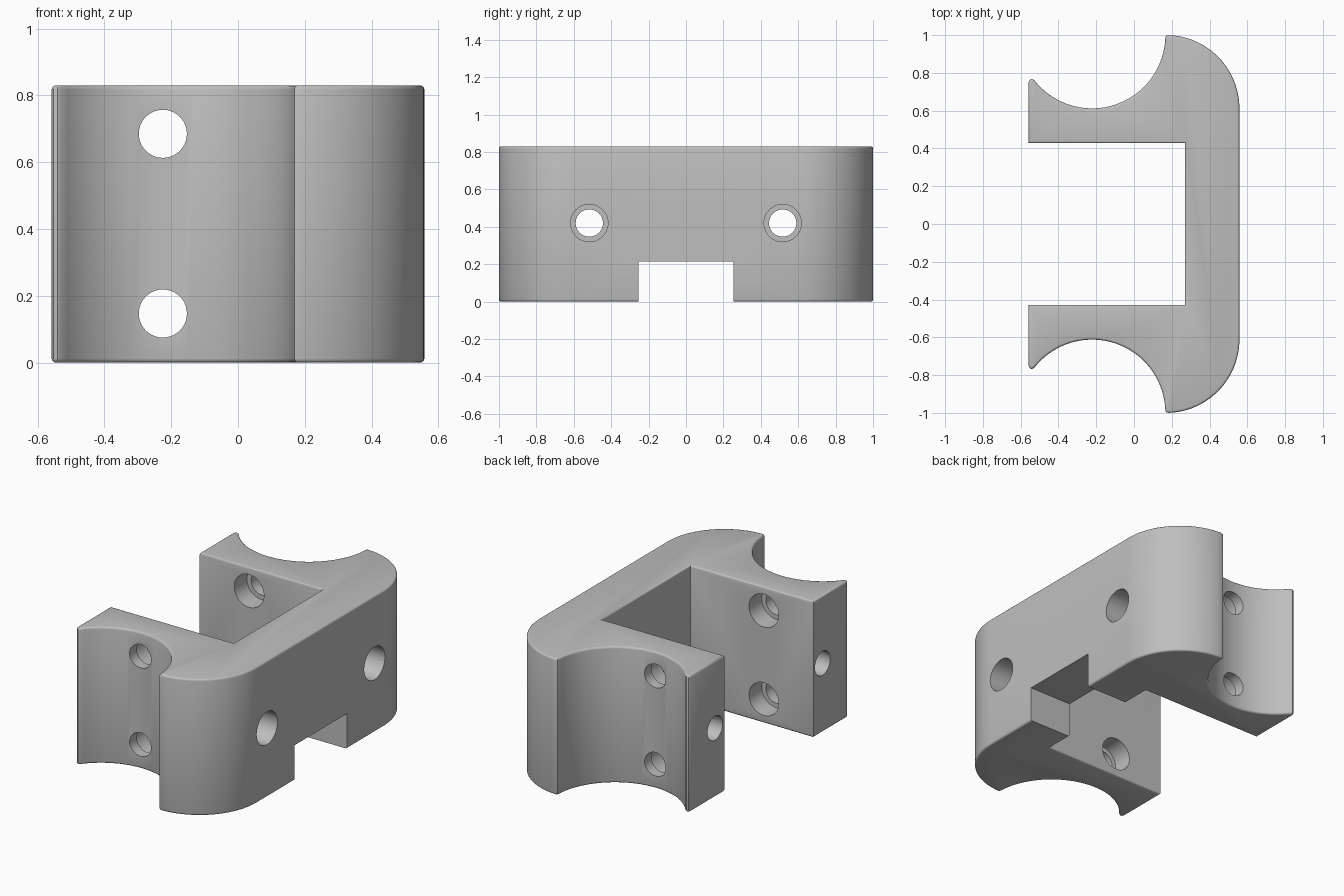
import bpy, bmesh
from math import sin, cos, radians
from mathutils import Matrix, Vector

if "Cube" in bpy.data.objects:
    bpy.data.objects.remove(bpy.data.objects["Cube"])

HEIGHT, BACK, TIP, ROUND = 0.83, 0.558, -0.558, 0.012
SLOT_X, SLOT_Y = 0.27, 0.428
RADIUS = 0.388

grey = bpy.data.materials.new("mid grey")
grey.use_nodes = True
colour = (0.52, 0.52, 0.52, 1)
grey.diffuse_color = colour
grey.node_tree.nodes["Principled BSDF"].inputs["Base Color"].default_value = colour


def arc(cx, cy, start, end, steps):
    angles = [radians(start + (end - start) * i / steps) for i in range(steps + 1)]
    return [(cx + RADIUS * cos(a), cy + RADIUS * sin(a)) for a in angles]


def inset(points, amount):
    """Move every side of a counter-clockwise outline inwards."""
    result = []
    for i, point in enumerate(points):
        here = Vector(point)
        before = (here - Vector(points[i - 1])).normalized()
        after = (Vector(points[(i + 1) % len(points)]) - here).normalized()
        n1, n2 = Vector((-before.y, before.x)), Vector((-after.y, after.x))
        result.append(here + (n1 + n2) * amount / (1 + n1.dot(n2)))
    return result


def finish(bm, name):
    bmesh.ops.recalc_face_normals(bm, faces=bm.faces[:])
    mesh = bpy.data.meshes.new(name)
    bm.to_mesh(mesh)
    bm.free()
    mesh.materials.append(grey)
    obj = bpy.data.objects.new(name, mesh)
    bpy.context.scene.collection.objects.link(obj)
    return obj


def cut(body, cutter):
    mod = body.modifiers.new("cut", 'BOOLEAN')
    mod.operation, mod.solver, mod.object = 'DIFFERENCE', 'EXACT', cutter
    bpy.context.view_layer.update()
    bpy.context.view_layer.objects.active = body
    bpy.ops.object.modifier_apply(modifier=mod.name)
    bpy.data.objects.remove(cutter)


def drill(body, start, end, radius):
    start, end = Vector(start), Vector(end)
    axis = end - start
    turn = Vector((0, 0, 1)).rotation_difference(axis).to_matrix().to_4x4()
    bm = bmesh.new()
    bmesh.ops.create_cone(bm, cap_ends=True, segments=40, radius1=radius, radius2=radius,
                          depth=axis.length,
                          matrix=Matrix.Translation((start + end) / 2) @ turn)
    cut(body, finish(bm, "drill"))


# C-shaped outline: arm tip, scooped groove, horn, rounded back corner, then mirrored
half = [(TIP, -SLOT_Y), (TIP, -0.75), (TIP + 0.006, -0.763), (TIP + 0.018, -0.768)]
half += arc(-0.222, -1.0, 142, 3, 36)
half += [(0.169, -0.996)]
half += arc(BACK - RADIUS, RADIUS - 1, -88, 0, 24)
outline = half + [(x, -y) for x, y in reversed(half)]
outline += [(SLOT_X, SLOT_Y), (SLOT_X, -SLOT_Y)]

# Stack of outline rings with quarter-round rims at the bottom and top
rim = [(ROUND * (1 - sin(radians(a))), ROUND * (1 - cos(radians(a)))) for a in (0, 30, 60, 90)]
levels = rim + [(amount, HEIGHT - z) for amount, z in reversed(rim)]
bm = bmesh.new()
rings = [[bm.verts.new((p[0], p[1], z)) for p in inset(outline, amount)]
         for amount, z in levels]
for lower, upper in zip(rings, rings[1:]):
    for i in range(len(outline)):
        bm.faces.new((lower[i - 1], lower[i], upper[i], upper[i - 1]))
bm.faces.new(list(reversed(rings[0])))
bm.faces.new(rings[-1])
body = finish(bm, "clamp_body")

# Notch under the back wall
bm = bmesh.new()
bmesh.ops.create_cube(bm, size=1, matrix=Matrix.Translation((0.45, 0, 0)) @
                      Matrix.Diagonal((0.6, 0.506, 0.43, 1)))
cut(body, finish(bm, "notch"))

for side in (-1, 1):
    # Long bolt hole along each arm, widened at the back
    y = side * 0.517
    drill(body, (-0.8, y, 0.42), (0.8, y, 0.42), 0.073)
    drill(body, (BACK - 0.25, y, 0.42), (0.8, y, 0.42), 0.1)
    # Cross holes through each arm, widened on the slot side
    for z in (0.147, 0.685):
        drill(body, (-0.225, side * 0.3, z), (-0.225, side * 0.8, z), 0.072)
        drill(body, (-0.225, side * 0.3, z), (-0.225, side * 0.55, z), 0.1)

bpy.ops.object.select_all(action='DESELECT')
body.select_set(True)
bpy.context.view_layer.objects.active = body
bpy.ops.object.shade_smooth_by_angle(angle=radians(32))
